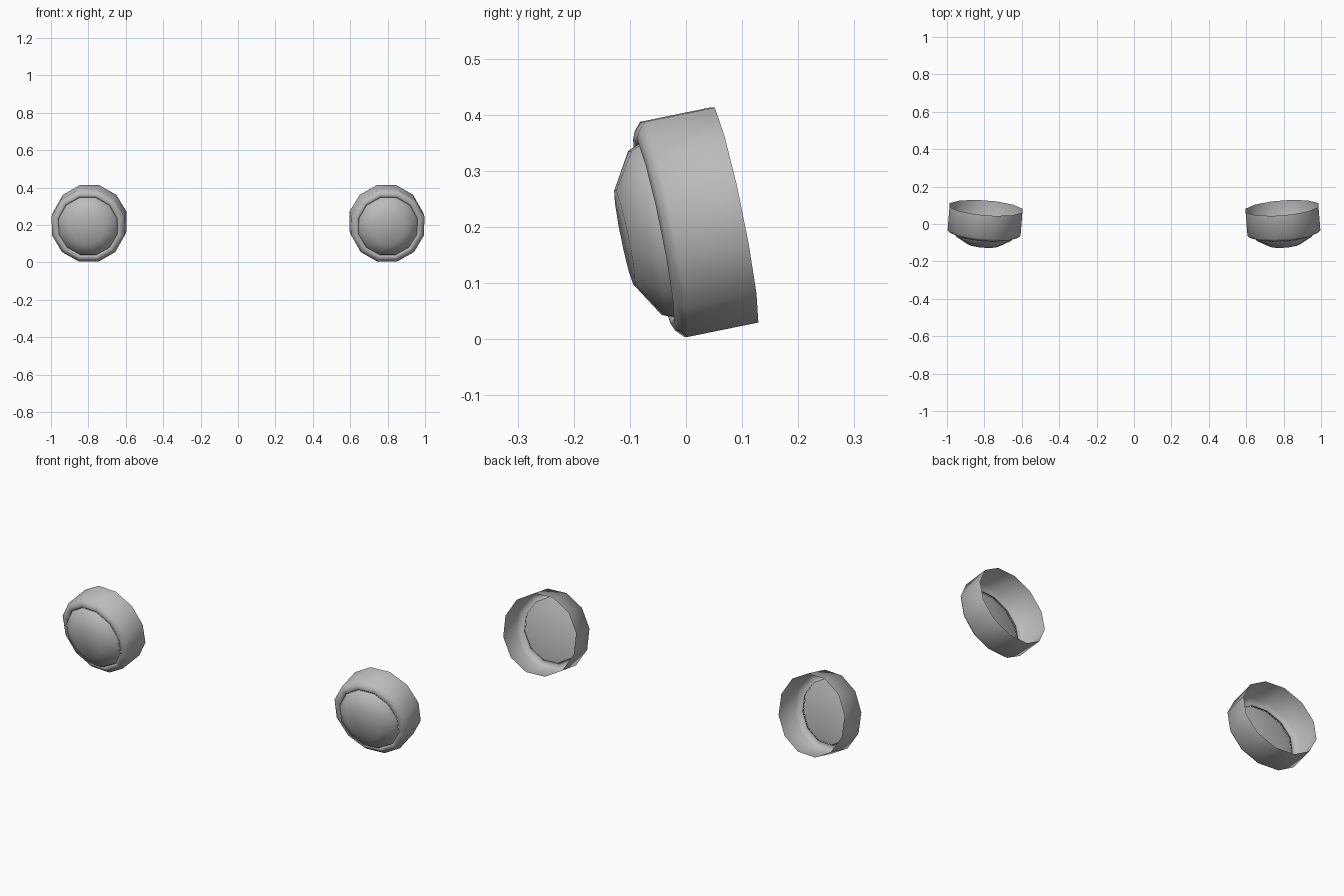
import bpy
import bmesh
from math import cos, sin, pi, radians

cube = bpy.data.objects.get("Cube")
if cube:
    bpy.data.objects.remove(cube)

SIDES = 12
TILT, YAW = radians(11.5), radians(4.5)
REAR_CENTRE = (0.791, 0.086, 0.2215)

grey = bpy.data.materials.new("plain grey")
grey.use_nodes = True
grey.diffuse_color = (0.5, 0.5, 0.5, 1)
grey.node_tree.nodes["Principled BSDF"].inputs["Base Color"].default_value = (0.5, 0.5, 0.5, 1)


def turned_part(name, side, profile, capped=False):
    """Turn (depth, apothem) points into a twelve-sided part facing the front."""
    bm = bmesh.new()
    angles = [2 * pi * (i + 0.5) / SIDES for i in range(SIDES)]
    rings = []
    for depth, apothem in profile:
        r = apothem / cos(pi / SIDES)
        rings.append([bm.verts.new((r * cos(a), -depth, r * sin(a))) for a in angles])
    for back, front in zip(rings, rings[1:]):
        for i in range(SIDES):
            j = (i + 1) % SIDES
            bm.faces.new((back[i], back[j], front[j], front[i]))
    if capped:
        bm.faces.new(rings[0][::-1])
        bm.faces.new(rings[-1])
    mesh = bpy.data.meshes.new(name)
    bm.to_mesh(mesh)
    bm.free()
    mesh.materials.append(grey)

    obj = bpy.data.objects.new(name, mesh)
    bpy.context.collection.objects.link(obj)
    x, y, z = REAR_CENTRE
    obj.location = (side * x, y, z)
    obj.rotation_euler = (TILT, 0, side * YAW)
    bpy.ops.object.select_all(action="DESELECT")
    obj.select_set(True)
    bpy.context.view_layer.objects.active = obj
    bpy.ops.object.shade_smooth_by_angle(angle=radians(60))


# Open housing with a bezel that folds back behind the lens
HOUSING = [(0, 0.1955), (0.1275, 0.1955), (0.141, 0.181), (0.147, 0.167),
           (0.141, 0.158), (0.132, 0.155)]
# Domed lens with a flat back
LENS = [(0.138, 0.150), (0.141, 0.157), (0.160, 0.149), (0.200, 0.085)]

for label, side in (("left", 1), ("right", -1)):
    turned_part(label + "_lamp_housing", side, HOUSING)
    turned_part(label + "_lamp_lens", side, LENS, capped=True)
